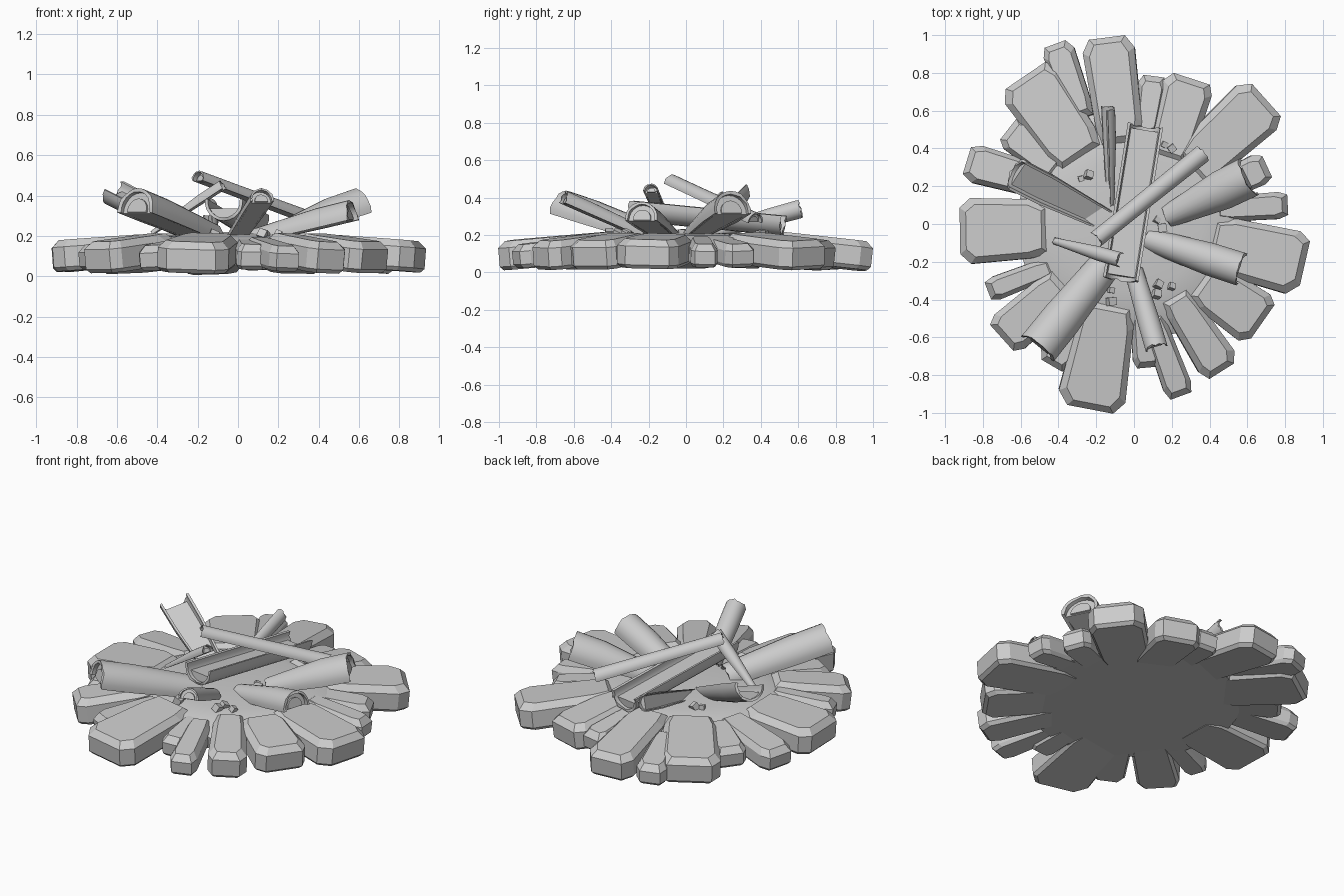
import bpy, bmesh, math, random
from mathutils import Vector, Matrix

if "Cube" in bpy.data.objects:
    bpy.data.objects.remove(bpy.data.objects["Cube"])
random.seed(4)


def finish(bm, name, matrix=None, smooth=False):
    bmesh.ops.recalc_face_normals(bm, faces=bm.faces)
    me = bpy.data.meshes.new(name)
    bm.to_mesh(me)
    bm.free()
    ob = bpy.data.objects.new(name, me)
    bpy.context.collection.objects.link(ob)
    if matrix:
        ob.matrix_world = matrix
    if smooth:
        bpy.ops.object.select_all(action='DESELECT')
        ob.select_set(True)
        bpy.context.view_layer.objects.active = ob
        bpy.ops.object.shade_smooth_by_angle(angle=math.radians(40))
    return ob


def skin(bm, rings, caps=True):
    # bridge closed loops of equal length into a solid
    rings = [[bm.verts.new(p) for p in r] for r in rings]
    n = len(rings[0])
    for a, b in zip(rings, rings[1:]):
        for i in range(n):
            bm.faces.new((a[i], a[(i + 1) % n], b[(i + 1) % n], b[i]))
    if caps:
        bm.faces.new(rings[0])
        bm.faces.new(rings[-1])
    return rings


def stone(name, x, y, angle, length, width):
    # chamfered slab, u points away from the fire
    big = width > 0.21
    thick, top = (0.155, 0.192) if big else (0.125, 0.172)
    half = [(-.5, .36), (-.32, .44), (.38, .5), (.5, .36)]
    plan = half + [(u, -v) for u, v in reversed(half)]
    plan = [(u * length, v * width * random.uniform(.94, 1.06)) for u, v in plan]
    rings = []
    for z, inset in ((-thick, .018), (-thick + .02, 0), (-.035, 0), (0, .035)):
        su, sv = 1 - 2 * inset / length, 1 - 2 * inset / width * (1 if big else .7)
        rings.append([(u * su, v * sv, z) for u, v in plan])
    bm = bmesh.new()
    skin(bm, rings)
    m = (Matrix.Translation((x, y, top)) @ Matrix.Rotation(math.radians(angle), 4, 'Z')
         @ Matrix.Rotation(math.radians(random.uniform(4, 7)), 4, 'Y')
         @ Matrix.Rotation(math.radians(random.uniform(-3, 3)), 4, 'X'))
    finish(bm, name, m)


def log(name, inner, outer, r_in, r_out, roll=0, core=True):
    # split log: half tube of bark with ragged ends, plus a ringed core
    a, b = Vector(inner), Vector(outer)
    d = (b - a).normalized()
    side = d.cross(Vector((0, 0, 1))).normalized()
    up = side.cross(d)
    rot = Matrix.Rotation(math.radians(roll), 3, d)
    side, up = rot @ side, rot @ up
    steps = 12

    def arc(c, r, jag=0):
        return [c + side * r * math.cos(t) + up * r * math.sin(t)
                + d * random.uniform(-jag, jag)
                for t in (math.radians(-8 + 196 * i / steps) for i in range(steps + 1))]
    bm = bmesh.new()
    rings = []
    for k in range(4):
        t = k / 3
        r = r_in + (r_out - r_in) * min(1, t * 1.4)
        jag = .006 if k in (0, 3) else 0
        c = a.lerp(b, t)
        rings.append(arc(c, r, jag) + list(reversed(arc(c, r * .84, jag))))
    rings = skin(bm, rings, False)
    for ring in (rings[0], rings[-1]):
        n = len(ring)
        for i in range(steps):
            bm.faces.new((ring[i], ring[i + 1], ring[n - 2 - i], ring[n - 1 - i]))
    if core:
        for f, back in ((.86, .025), (.55, .014)):
            skin(bm, [arc(a + d * back, r_in * f), arc(b - d * back, r_out * f)])
    else:
        # shallow fill so the split face reads as worn wood
        def fill(c, r):
            return [c + side * r * .84 * math.cos(t) + up * r * (.35 + .5 * math.sin(t))
                    for t in (math.radians(180 * i / 8) for i in range(9))]
        skin(bm, [fill(a + d * .02, r_in), fill(b - d * .02, r_out)])
    finish(bm, name, None, True)


# ring of stones: x, y, outward angle, length, width
stones = [
    (-.11, .71, 97, .57, .28), (-.35, .76, 110, .42, .17), (-.43, .57, 124, .53, .34),
    (-.66, .27, 163, .48, .2), (-.69, -.03, 181, .47, .35), (-.6, -.29, 201, .38, .13),
    (-.54, -.46, 222, .44, .25), (-.34, -.58, 240, .4, .18), (-.18, -.705, 259, .57, .34),
    (.17, -.7, 290, .46, .16), (.34, -.58, 302, .48, .22), (.52, -.41, 325, .4, .3),
    (.655, -.15, -13, .52, .34), (.62, .09, 3, .4, .15), (.53, .22, 25, .4, .17),
    (.5, .475, 42, .55, .31), (.24, .56, 72, .45, .27), (.08, .62, 82, .34, .15),
    (.06, -.6, 275, .33, .15), (-.53, .4, 142, .35, .2)]
for i, s in enumerate(stones):
    stone(f"ring_stone_{i + 1}", *s)

# shallow dome of ash, closed flat underneath
bm = bmesh.new()
skin(bm, [[(r * math.cos(i * math.tau / 32), r * math.sin(i * math.tau / 32), z)
           for i in range(32)]
          for r, z in ((.6, .055), (.62, .13), (.5, .185), (.36, .2), (.18, .212))])
finish(bm, "ash_bed", None, True)

# split logs leaning over the fire
log("log_centre", (.06, .52, .29), (-.07, -.29, .37), .095, .095, 180, False)
log("log_back_stick", (-.13, .1, .2), (-.15, .61, .34), .025, .05, 110, False)
log("log_left", (-.15, .02, .2), (-.62, .26, .44), .06, .09, 165, False)
log("log_front_left", (-.14, -.2, .18), (-.51, -.66, .33), .085, .11)
log("log_front", (0, -.25, .2), (.12, -.66, .38), .05, .06)
log("log_right", (.07, -.08, .17), (.57, -.24, .29), .06, .09)
log("log_back_right", (.18, .04, .19), (.61, .25, .33), .06, .11)
log("log_cross", (.36, .37, .27), (-.2, -.08, .48), .05, .045)
log("log_small_left", (-.42, -.09, .21), (-.07, -.19, .44), .018, .04)

# loose embers
for i, (x, y) in enumerate([(.2, .4), (.16, .42), (-.24, .26), (-.28, .24), (.12, .02), (.15, -.02),
                            (-.12, -.35), (-.12, -.41), (.2, -.33), (.13, -.32), (.12, -.37)]):
    s = random.uniform(.022, .045)
    bm = bmesh.new()
    bmesh.ops.create_cube(bm, size=s)
    finish(bm, f"ember_{i + 1}", Matrix.Translation((x, y, .208))
           @ Matrix.Rotation(random.uniform(0, 3), 4, (.2, .2, 1)))
